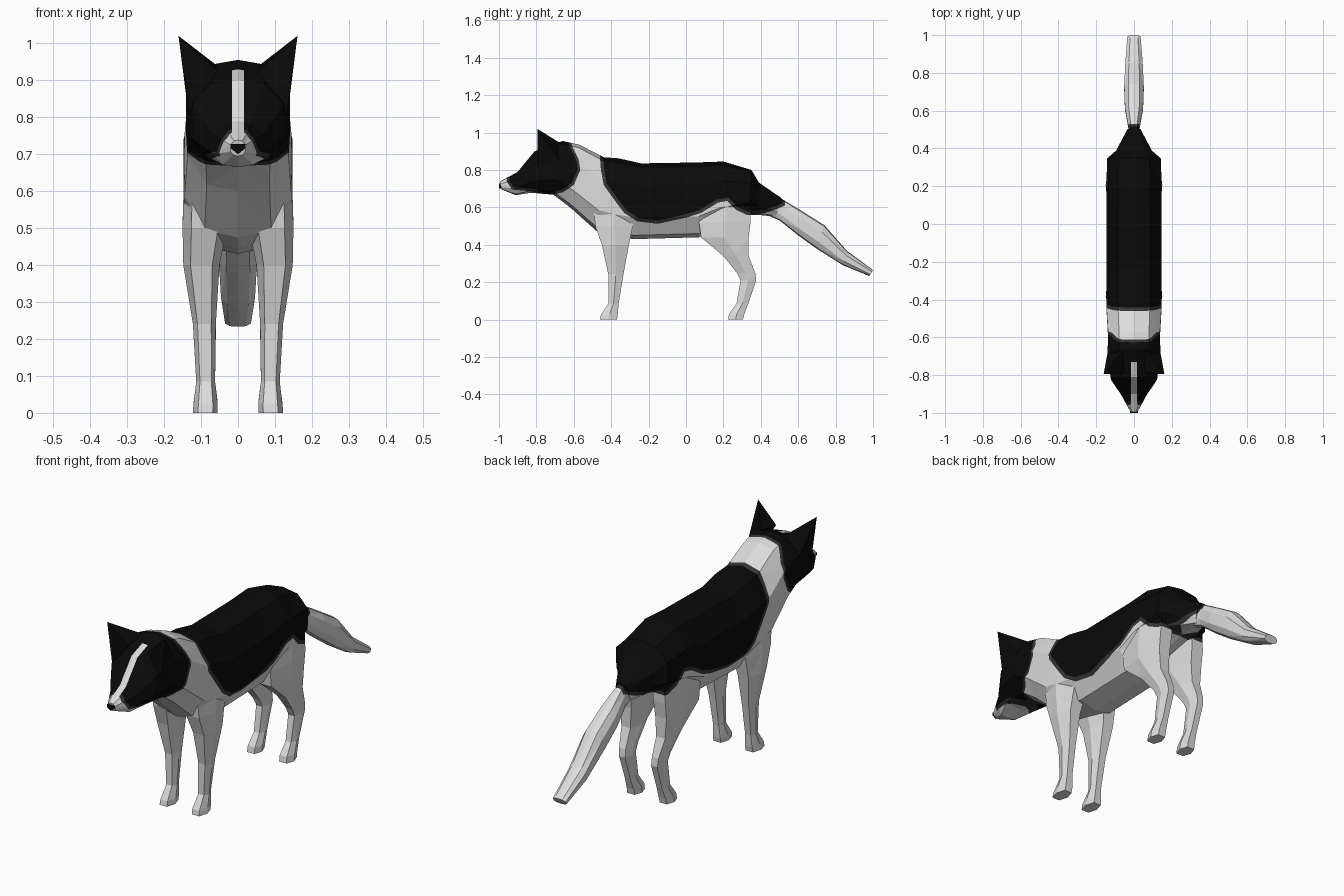
import bpy, bmesh
from mathutils import Vector

if "Cube" in bpy.data.objects:
    bpy.data.objects.remove(bpy.data.objects["Cube"])


def material(name, v):
    m = bpy.data.materials.new(name)
    m.diffuse_color = (v, v, v, 1)
    m.use_nodes = True
    m.node_tree.nodes["Principled BSDF"].inputs["Base Color"].default_value = m.diffuse_color
    return m


MATS = [material("white_fur", 0.72), material("black_fur", 0.003), material("grey_fur", 0.035)]
WHITE, BLACK, GREY = 0, 1, 2

# Coat patches seen from the side: (y, z), counterclockwise
SADDLE = [(-.455, 1.1), (-.46, .87), (-.455, .8), (-.44, .72), (-.39, .65), (-.33, .57),
          (-.26, .525), (-.15, .512), (0, .545), (.08, .57), (.17, .625), (.22, .635),
          (.27, .585), (.33, .558), (.42, .57), (.47, .585), (.53, .61), (.53, 1.1)]
MASK = [(-.9, 1.1), (-.945, .8), (-.96, .74), (-.93, .695), (-.82, .685), (-.74, .66),
        (-.66, .68), (-.6, .72), (-.565, .8), (-.575, .86), (-.61, .93), (-.64, 1.1)]


def shrink(poly, d):
    """Move every corner of a patch inward by d."""
    out, n = [], len(poly)
    for i in range(n):
        p, q, r = (Vector(poly[(i + k) % n]) for k in (-1, 0, 1))
        e1, e2 = (q - p).normalized(), (r - q).normalized()
        t = (Vector((-e1.y, e1.x)) + Vector((-e2.y, e2.x))).normalized()
        out.append(tuple(q + t * d))
    return out


def inside(poly, y, z):
    hit = False
    for (y0, z0), (y1, z1) in zip(poly, poly[1:] + poly[:1]):
        if (z0 > z) != (z1 > z) and y < y0 + (z - z0) * (y1 - y0) / (z1 - z0):
            hit = not hit
    return hit


def cut(bm, faces, co, no):
    geom = set(faces)
    for f in faces:
        geom.update(f.edges)
        geom.update(f.verts)
    if geom:
        bmesh.ops.bisect_plane(bm, geom=list(geom), dist=1e-5, plane_co=co, plane_no=no)


def cut_patch(bm, poly):
    """Cut the patch outline into the faces it crosses."""
    for (y0, z0), (y1, z1) in zip(poly, poly[1:] + poly[:1]):
        near = []
        for f in bm.faces:
            ys, zs = [v.co.y for v in f.verts], [v.co.z for v in f.verts]
            if (max(ys) > min(y0, y1) - .002 and min(ys) < max(y0, y1) + .002 and
                    max(zs) > min(z0, z1) - .002 and min(zs) < max(z0, z1) + .002):
                near.append(f)
        cut(bm, near, (0, y0, z0), (0, z1 - z0, y0 - y1))


PATCHES = [(SADDLE, shrink(SADDLE, .018)), (MASK, shrink(MASK, .014))]


def paint(bm, blaze=False):
    bmesh.ops.triangulate(bm, faces=bm.faces[:])
    for outer, inner in PATCHES:
        cut_patch(bm, outer)
        cut_patch(bm, inner)
    if blaze:
        for x in (-.016, .016):
            cut(bm, [f for f in bm.faces if f.calc_center_median().y < -.6], (x, 0, 0), (1, 0, 0))
        cut(bm, [f for f in bm.faces if f.calc_center_median().y < -.6], (0, -.73, 0), (0, 1, 0))
    for f in bm.faces:
        c = f.calc_center_median()
        for outer, inner in PATCHES:
            if inside(inner, c.y, c.z):
                f.material_index = BLACK
            elif inside(outer, c.y, c.z):
                f.material_index = GREY
        if blaze and abs(c.x) < .016 and c.y < -.73 and c.z > .72:
            f.material_index = WHITE


def finish(bm, name, first=WHITE):
    bmesh.ops.recalc_face_normals(bm, faces=bm.faces[:])
    for f in bm.faces:
        f.material_index = f.material_index or first
    me = bpy.data.meshes.new(name)
    bm.to_mesh(me)
    bm.free()
    for m in MATS:
        me.materials.append(m)
    ob = bpy.data.objects.new(name, me)
    bpy.context.collection.objects.link(ob)
    return ob


def loft(rings):
    """Skin a closed solid over equal-length rings of points."""
    bm = bmesh.new()
    rows = [[bm.verts.new(p) for p in r] for r in rings]
    n = len(rows[0])
    for a, b in zip(rows, rows[1:]):
        for i in range(n):
            bm.faces.new((a[i], a[(i + 1) % n], b[(i + 1) % n], b[i]))
    bm.faces.new(rows[0])
    bm.faces.new(rows[-1])
    bmesh.ops.recalc_face_normals(bm, faces=bm.faces[:])
    return bm


def trunk_ring(yt, zt, yb, zb, w):
    """Slanted ten-sided section from a top point to a bottom point."""
    half = [(0, 0), (.58, .05), (1, .3), (1, .72), (.62, .95), (0, 1)]
    right = [(x * w, yt + (yb - yt) * t, zt + (zb - zt) * t) for x, t in half]
    return right + [(-x, y, z) for x, y, z in right[-2:0:-1]]


# Head, neck and body
body = loft([trunk_ring(*r) for r in [
    (-.996, .738, -.985, .695, .02), (-.9, .79, -.91, .665, .066), (-.81, .9, -.83, .678, .122),
    (-.66, .955, -.71, .668, .14), (-.57, .935, -.62, .6, .137), (-.44, .868, -.48, .475, .145),
    (-.36, .862, -.38, .445, .147), (-.24, .835, -.28, .43, .146), (.06, .84, .07, .44, .145),
    (.2, .845, .17, .5, .147), (.35, .8, .34, .56, .142), (.39, .732, .385, .56, .095),
    (.51, .65, .48, .55, .035)]])
paint(body, blaze=True)
finish(body, "body")

# Tail
tail = loft([trunk_ring(*r) for r in [
    (.44, .685, .42, .565, .03), (.53, .635, .5, .53, .03), (.62, .58, .6, .45, .048),
    (.74, .505, .7, .378, .052), (.86, .368, .84, .29, .046), (1, .265, .98, .233, .035)]])
paint(tail)
finish(tail, "tail")


# Legs: rows of z, front y, back y, inner x, outer x
def leg_ring(z, y0, y1, x0, x1, s):
    i, m = .2 * (x1 - x0), (y0 + y1) / 2
    return [(s * x, y, z) for x, y in [(x0 + i, y0), (x1 - i, y0), (x1, m),
                                       (x1 - i, y1), (x0 + i, y1), (x0, m)]]


FRONT = [(0, -.46, -.37, .055, .122), (.025, -.455, -.365, .055, .12), (.085, -.415, -.36, .062, .113),
         (.24, -.415, -.335, .06, .122), (.4, -.45, -.305, .05, .148), (.5, -.485, -.285, .03, .15),
         (.66, -.5, -.27, .03, .146)]
HIND = [(0, .225, .305, .055, .122), (.03, .23, .312, .055, .12), (.085, .27, .333, .062, .112),
        (.21, .292, .375, .06, .116), (.25, .272, .37, .06, .12), (.34, .2, .335, .055, .136),
        (.44, .08, .335, .045, .148), (.52, .07, .345, .04, .15), (.68, .1, .35, .03, .142)]
for kind, rows in (("front_leg", FRONT), ("hind_leg", HIND)):
    for side, s in (("left", 1), ("right", -1)):
        leg = loft([leg_ring(*r, s) for r in rows])
        paint(leg)
        finish(leg, f"{kind}_{side}")

# Pointed ears
for side, s in (("left", 1), ("right", -1)):
    bm = bmesh.new()
    tip = bm.verts.new((s * .161, -.795, 1.02))
    base = [bm.verts.new((s * x, y, z)) for x, y, z in
            [(.055, -.785, .925), (.132, -.795, .81), (.138, -.67, .84), (.06, -.67, .942)]]
    bm.faces.new(base)
    for i in range(4):
        bm.faces.new((base[i], base[(i + 1) % 4], tip))
    finish(bm, f"ear_{side}", BLACK)

# Nose pad
outline = [(-.02, .727), (.02, .727), (.018, .714), (0, .7), (-.018, .714)]
nose = loft([[(x, y, z) for x, z in outline] for y in (-1, -.985)])
finish(nose, "nose", BLACK)
